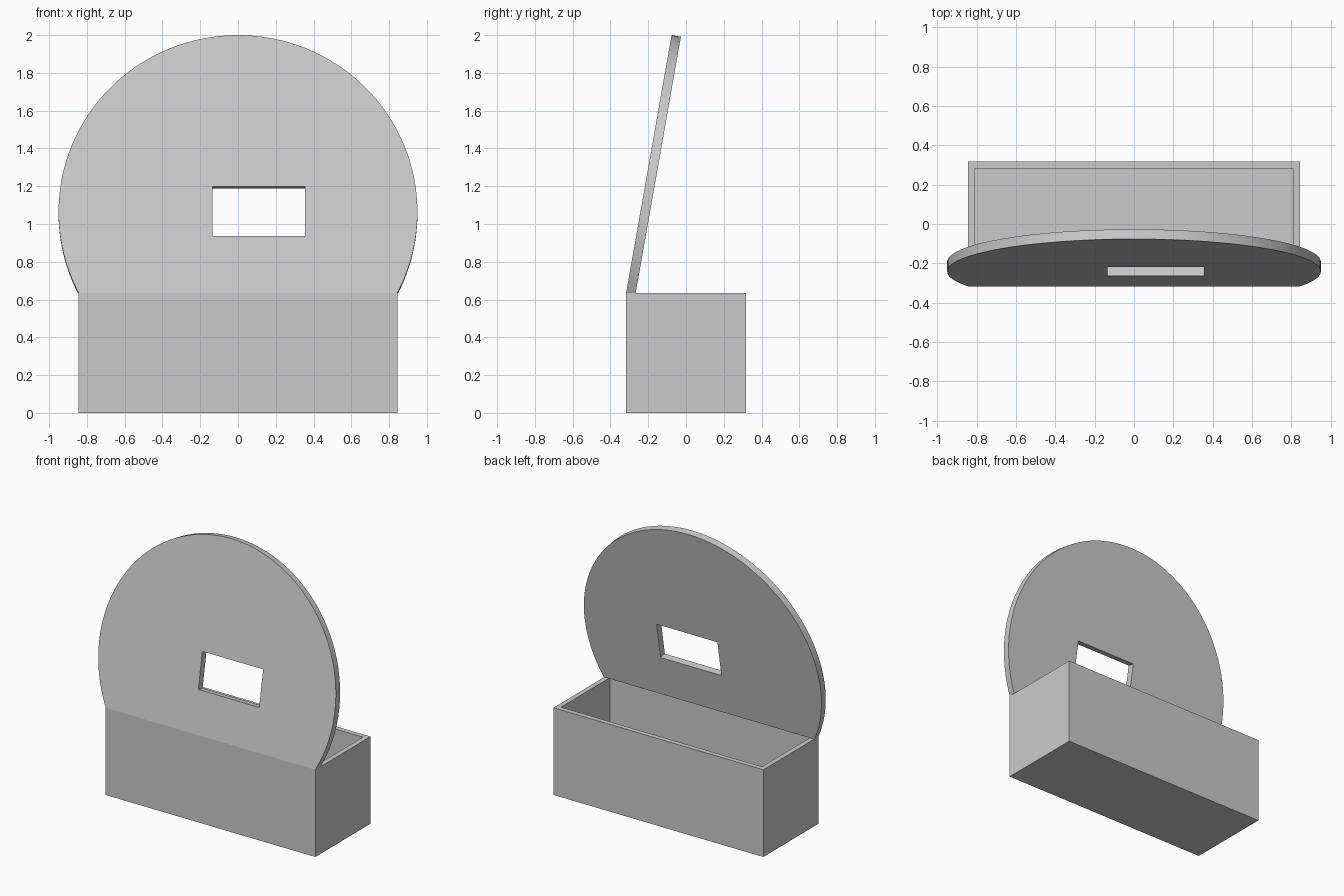
import bpy, bmesh, math
from mathutils import Matrix, Vector

if "Cube" in bpy.data.objects:
    bpy.data.objects.remove(bpy.data.objects["Cube"])

WIDTH, DEPTH, HEIGHT, WALL = 1.69, 0.634, 0.635, 0.05
RADIUS, LEAN = 0.95, math.radians(10)
RISE = 0.436  # centre of the disc above the box, along the slope

grey = bpy.data.materials.new("light_grey")
grey.use_nodes = True
colour = (0.6, 0.6, 0.6, 1)
grey.diffuse_color = colour
grey.node_tree.nodes["Principled BSDF"].inputs["Base Color"].default_value = colour


def make_object(name, bm):
    bmesh.ops.recalc_face_normals(bm, faces=bm.faces)
    mesh = bpy.data.meshes.new(name)
    bm.to_mesh(mesh)
    bm.free()
    mesh.materials.append(grey)
    obj = bpy.data.objects.new(name, mesh)
    bpy.context.collection.objects.link(obj)
    return obj


def block(size, centre):
    return Matrix.Translation(centre) @ Matrix.Diagonal((*size, 1))


# Open box: inset the top and push it down to the floor
bm = bmesh.new()
bmesh.ops.create_cube(bm, size=1, matrix=block((WIDTH, DEPTH, HEIGHT), (0, 0, HEIGHT / 2)))
bm.normal_update()
top = max(bm.faces, key=lambda f: f.normal.z)
bmesh.ops.inset_region(bm, faces=[top], thickness=WALL)
floor = bmesh.ops.extrude_face_region(bm, geom=[top])["geom"]
bmesh.ops.translate(bm, verts=[v for v in floor if isinstance(v, bmesh.types.BMVert)],
                    vec=(0, 0, WALL - HEIGHT))
if top.is_valid:
    bmesh.ops.delete(bm, geom=[top], context="FACES_ONLY")
make_object("open_box", bm)

# Leaning frame whose origin is the centre of the disc's front face
frame = (Matrix.Translation((0, -DEPTH / 2, HEIGHT)) @ Matrix.Rotation(-LEAN, 4, "X")
         @ Matrix.Translation((0, 0, RISE)))

# Round back panel, trimmed level with the box rim
bm = bmesh.new()
bmesh.ops.create_cone(bm, cap_ends=True, segments=128, radius1=RADIUS, radius2=RADIUS, depth=WALL,
                      matrix=frame @ Matrix.Translation((0, WALL / 2, 0))
                      @ Matrix.Rotation(math.pi / 2, 4, "X"))
cut = bmesh.ops.bisect_plane(bm, geom=bm.verts[:] + bm.edges[:] + bm.faces[:],
                             plane_co=(0, 0, HEIGHT), plane_no=(0, 0, 1), clear_inner=True)
bmesh.ops.holes_fill(bm, edges=[e for e in bm.edges if e.is_boundary])
panel = make_object("round_panel", bm)

# Rectangular window through the panel
bm = bmesh.new()
bmesh.ops.create_cube(bm, size=1, matrix=frame @ block((0.49, 0.3, 0.264), (0.11, 0, 0.003)))
cutter = make_object("window_cutter", bm)
cutter.hide_render = True
window = panel.modifiers.new("window", "BOOLEAN")
window.operation = "DIFFERENCE"
window.solver = "EXACT"
window.object = cutter

bpy.ops.object.select_all(action="DESELECT")
panel.select_set(True)
bpy.context.view_layer.objects.active = panel
bpy.ops.object.modifier_apply(modifier="window")
bpy.data.objects.remove(cutter)
bpy.ops.object.shade_smooth_by_angle(angle=math.radians(30))
